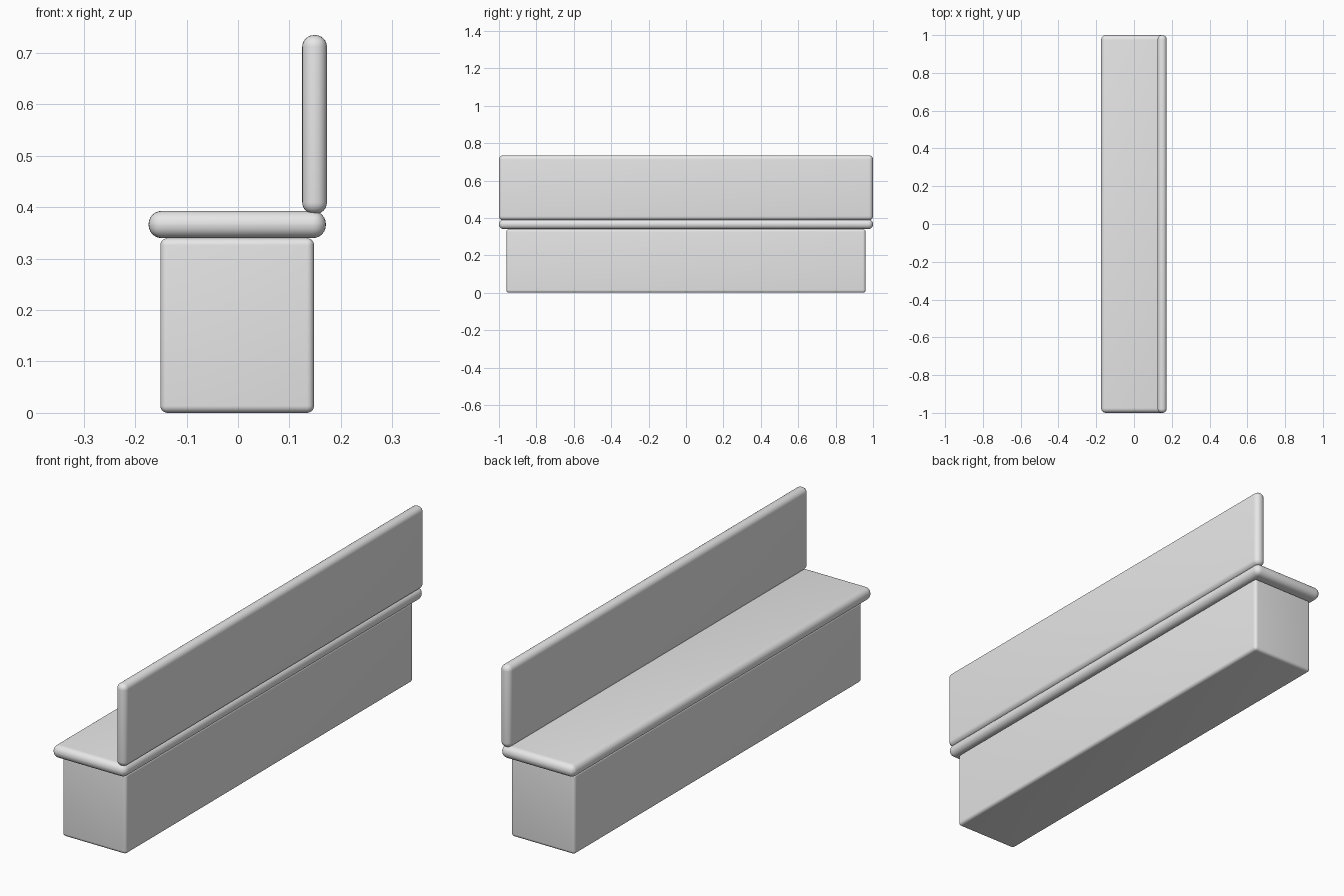
import bpy
import math

cube = bpy.data.objects.get("Cube")
if cube:
    bpy.data.objects.remove(cube, do_unlink=True)

# One plain grey for the whole bench
grey = bpy.data.materials.new("light grey")
grey.use_nodes = True
grey.diffuse_color = (0.8, 0.8, 0.8, 1)
grey.node_tree.nodes["Principled BSDF"].inputs["Base Color"].default_value = (0.8, 0.8, 0.8, 1)


def rounded_box(name, x, y, z, radius):
    """Box spanning the (min, max) ranges, with all edges rounded."""
    spans = (x, y, z)
    bpy.ops.mesh.primitive_cube_add(size=1, location=[(a + b) / 2 for a, b in spans])
    ob = bpy.context.object
    ob.name = name
    ob.scale = [b - a for a, b in spans]
    bpy.ops.object.transform_apply(location=False, rotation=False, scale=True)
    ob.data.materials.append(grey)
    bevel = ob.modifiers.new("rounding", 'BEVEL')
    bevel.width = radius
    bevel.segments = 6
    bevel.limit_method = 'NONE'
    bpy.ops.object.modifier_apply(modifier=bevel.name)
    bpy.ops.object.shade_smooth_by_angle(angle=math.radians(40))
    return ob


# Solid plinth, overhanging seat slab, and backrest along the +x edge
rounded_box("base", (-0.151, 0.148), (-0.96, 0.96), (0, 0.34), 0.014)
rounded_box("seat", (-0.174, 0.171), (-1, 1), (0.34, 0.393), 0.0255)
rounded_box("backrest", (0.125, 0.173), (-1, 1), (0.387, 0.735), 0.0225)
